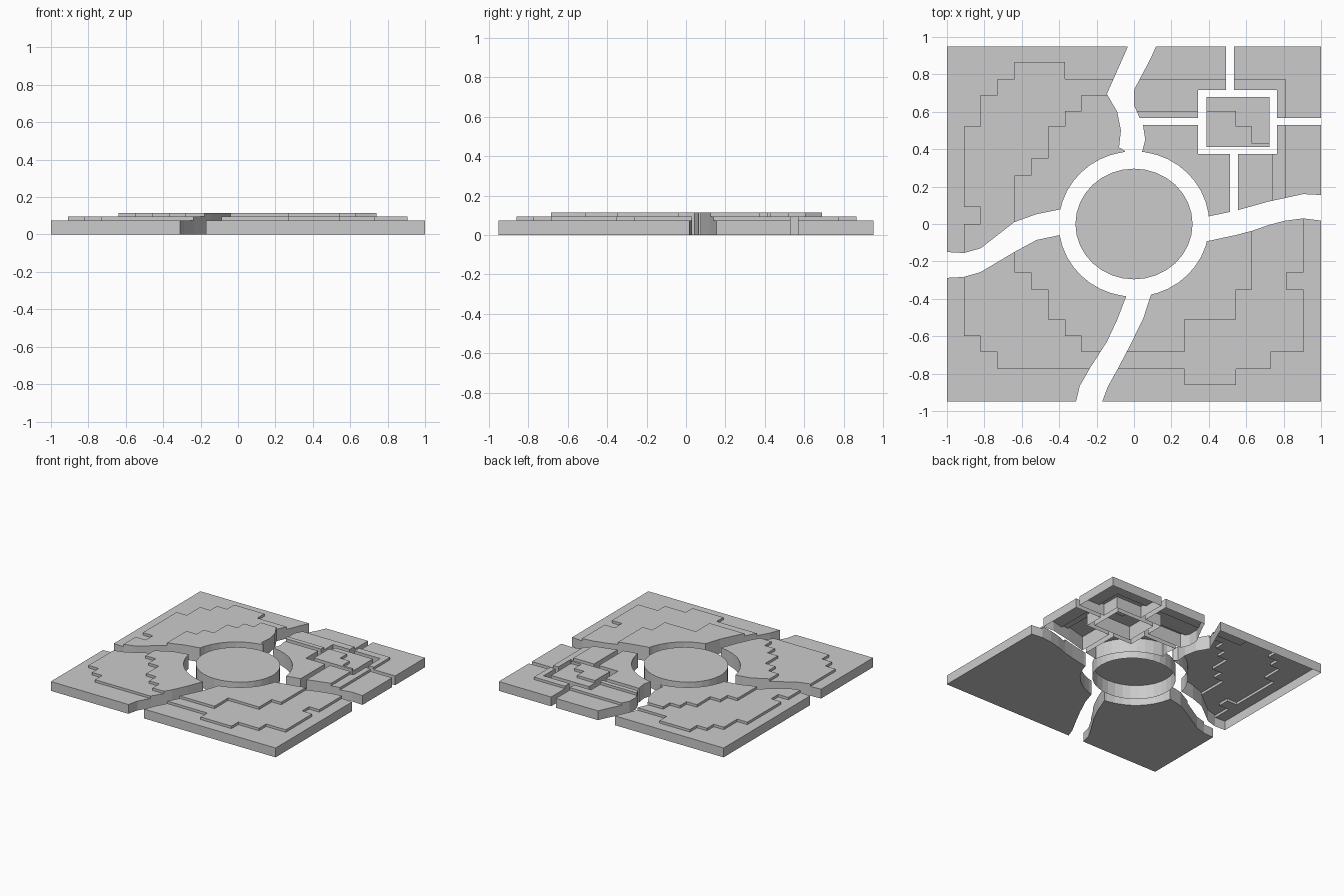
import bpy, bmesh, math

if "Cube" in bpy.data.objects:
    bpy.data.objects.remove(bpy.data.objects["Cube"])


def prism(name, pts, z0, z1, helper=False):
    """Extrude a 2D outline between two heights."""
    bm = bmesh.new()
    face = bm.faces.new([bm.verts.new((x, y, z0)) for x, y in pts])
    top = bmesh.ops.extrude_face_region(bm, geom=[face])["geom"]
    for v in top:
        if isinstance(v, bmesh.types.BMVert):
            v.co.z = z1
    bmesh.ops.recalc_face_normals(bm, faces=bm.faces)
    me = bpy.data.meshes.new(name)
    bm.to_mesh(me)
    bm.free()
    ob = bpy.data.objects.new(name, me)
    bpy.context.collection.objects.link(ob)
    ob.hide_render = helper
    return ob


def rect(x0, x1, y0, y1):
    return [(x0, y0), (x1, y0), (x1, y1), (x0, y1)]


def ellipse(rx, ry, n=32):
    return [(rx * math.cos(2 * math.pi * i / n), ry * math.sin(2 * math.pi * i / n)) for i in range(n)]


def stairs(steps):
    """Right-angled outline: move in x, then in y, for each step."""
    pts, y_prev = [], steps[-1][1]
    for x, y in steps:
        pts += [(x, y_prev), (x, y)]
        y_prev = y
    return pts


def boolean(ob, other, op):
    m = ob.modifiers.new(op, 'BOOLEAN')
    m.object, m.operation, m.solver = other, op, 'EXACT'


def bake(ob, hollow=False):
    """Apply modifiers; optionally open the underside."""
    dg = bpy.context.evaluated_depsgraph_get()
    me = bpy.data.meshes.new_from_object(ob.evaluated_get(dg))
    ob.modifiers.clear()
    ob.data = me
    if hollow:
        bm = bmesh.new()
        bm.from_mesh(me)
        under = [f for f in bm.faces if f.normal.z < -0.9]
        bmesh.ops.delete(bm, geom=under, context='FACES')
        bm.to_mesh(me)
        bm.free()


# Terraced ground used to shape the tops of all tiles
low = [(-.37, .775), (.81, .1), (.905, -.26), (.815, -.35), (.905, -.685), (.73, -.775),
       (.545, -.86), (.27, -.775), (-.73, -.685), (-.82, -.6), (-.91, 0), (-.82, .09),
       (-.91, .52), (-.82, .69), (-.73, .775), (-.64, .865)]
high = [(-.05, .605), (.545, .52), (.63, .43), (.74, .05), (.63, -.35), (.545, -.51),
        (.27, -.685), (-.28, -.6), (-.37, -.51), (-.46, -.35), (-.55, -.26), (-.64, .26),
        (-.55, .35), (-.46, .52), (-.37, .605), (-.28, .69)]
ground = prism("ground_helper", rect(-1.1, 1.1, -1.1, 1.1), -.1, .075, True)
for name, steps, z0, z1 in (("low_step_helper", low, -.05, .095), ("high_step_helper", high, -.02, .115)):
    boolean(ground, prism(name, stairs(steps), z0, z1, True), 'UNION')
bake(ground)

# Round moat cutter
moat = prism("moat_helper", ellipse(.402, .388, 40), -.2, .3, True)

# Road cutters of the north-east quarter
roads = [prism("road_helper", rect(*r), -.2, .3, True) for r in (
    (.342, .765, .375, .717), (.492, .535, .7, 1.0), (-.1, .36, .53, .568),
    (.75, 1.1, .53, .568), (.513, .556, 0, .39))]

# Quarter tiles bounded by the winding rivers (outlines run to the centre under the moat)
C = (0, 0)
north_west = [C, (-.04, .36), (-.048, .39), (-.08, .41), (-.07, .5), (-.09, .6), (-.145, .695),
              (-.045, .92), (-.033, .95), (-1, .95), (-1, -.15), (-.91, -.155), (-.82, -.13),
              (-.73, -.06), (-.64, .01), (-.52, .053), (-.40, .077), (-.36, .08)]
south_west = [C, (-.36, -.05), (-.4, -.06), (-.52, -.085), (-.64, -.15), (-.82, -.257),
              (-.91, -.283), (-1, -.288), (-1, -.95), (-.31, -.95), (-.29, -.866), (-.235, -.77),
              (-.145, -.63), (-.09, -.513), (-.043, -.39), (-.03, -.35)]
south_east = [C, (.1, -.35), (.09, -.38), (.05, -.503), (-.02, -.647), (-.09, -.78), (-.14, -.87),
              (-.17, -.95), (1, -.95), (1, .018), (.905, .03), (.81, .018), (.72, -.005),
              (.63, -.037), (.54, -.06), (.4, -.09), (.36, -.09)]
north_east = [C, (.36, .03), (.41, .043), (.54, .07), (.72, .12), (.905, .16), (1, .155), (1, .95),
              (.118, .95), (.085, .877), (0, .717), (0, .636), (.028, .572), (.048, .53),
              (.06, .45), (.043, .385), (.03, .35)]
for name, outline, hollow, cuts in (
        ("north_west_tile", north_west, True, []),
        ("south_west_tile", south_west, False, []),
        ("south_east_tile", south_east, False, []),
        ("north_east_tiles", north_east, True, roads)):
    tile = prism(name, outline, 0, .2)
    boolean(tile, ground, 'INTERSECT')
    for cut in [moat] + cuts:
        boolean(tile, cut, 'DIFFERENCE')
    bake(tile, hollow)

# Small square island inside the road ring
square = prism("square_island", rect(.387, .724, .412, .68), 0, .2)
boolean(square, ground, 'INTERSECT')
bake(square, True)

# Round central island
disc = prism("round_island", ellipse(.313, .296), 0, .115)
bake(disc, True)

# Remove helpers
for ob in [o for o in bpy.data.objects if o.hide_render]:
    bpy.data.objects.remove(ob)
